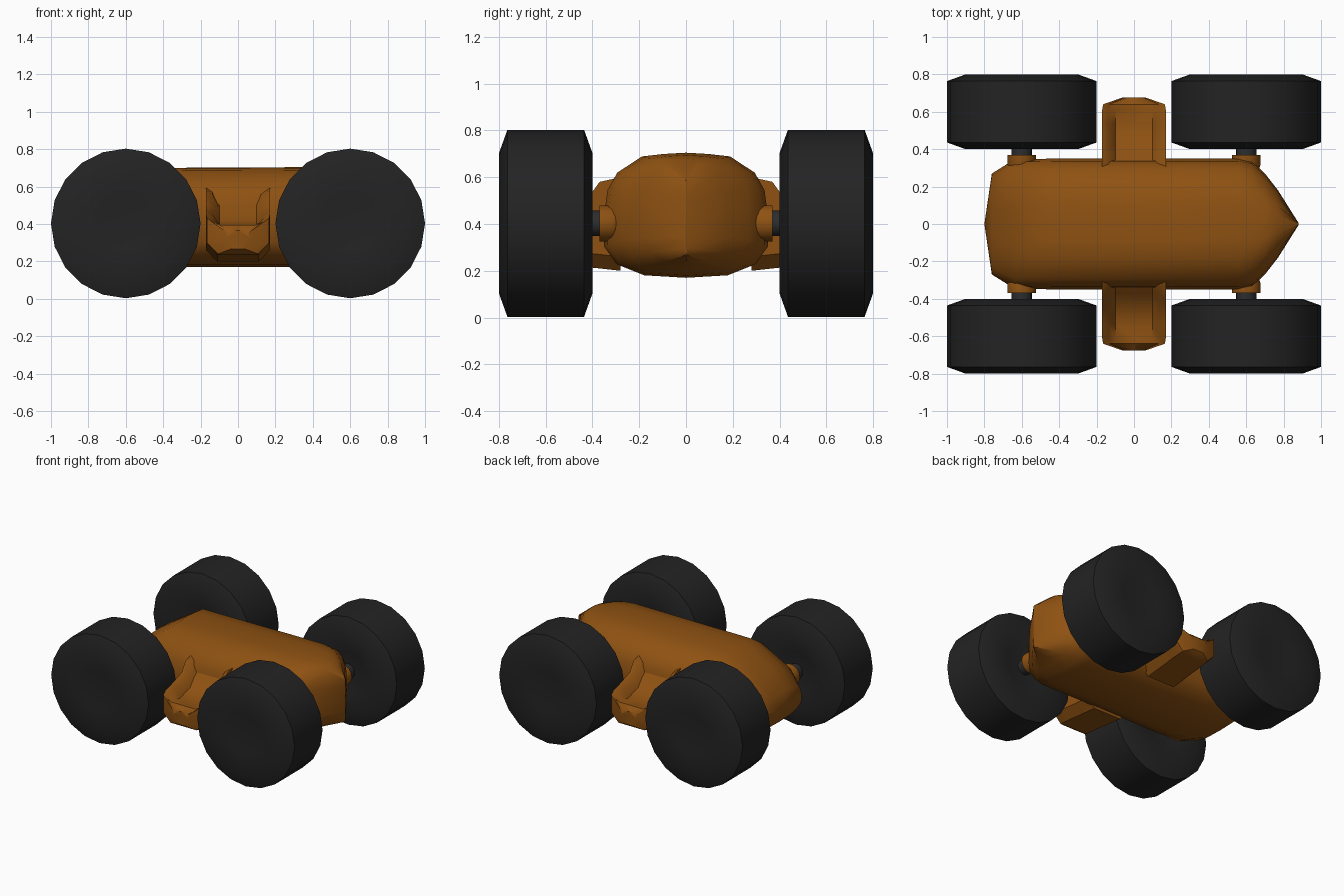
import bpy, bmesh, math

if "Cube" in bpy.data.objects:
    bpy.data.objects.remove(bpy.data.objects["Cube"])


def material(name, rgb):
    m = bpy.data.materials.new(name)
    m.diffuse_color = (*rgb, 1)
    m.use_nodes = True
    m.node_tree.nodes["Principled BSDF"].inputs["Base Color"].default_value = m.diffuse_color
    return m


ORANGE = material("burnt_orange", (0.27, 0.083, 0.006))
BLACK = material("rubber_black", (0.017, 0.017, 0.017))
GREY = material("axle_grey", (0.026, 0.026, 0.026))


def loft(name, rings, mat, angle):
    """Skin closed rings of equal length; a one-point ring closes to a tip."""
    bm = bmesh.new()
    rows = [[bm.verts.new(p) for p in ring] for ring in rings]
    for a, b in zip(rows, rows[1:]):
        n = max(len(a), len(b))
        for i in range(n):
            j = (i + 1) % n
            if len(a) == 1:
                bm.faces.new((a[0], b[j], b[i]))
            elif len(b) == 1:
                bm.faces.new((a[i], a[j], b[0]))
            else:
                bm.faces.new((a[i], a[j], b[j], b[i]))
    for row in (rows[0], rows[-1]):
        if len(row) > 2:
            bm.faces.new(row)
    bmesh.ops.recalc_face_normals(bm, faces=bm.faces)
    me = bpy.data.meshes.new(name)
    bm.to_mesh(me)
    bm.free()
    me.materials.append(mat)
    ob = bpy.data.objects.new(name, me)
    bpy.context.collection.objects.link(ob)
    bpy.context.view_layer.objects.active = ob
    ob.select_set(True)
    bpy.ops.object.shade_smooth_by_angle(angle=math.radians(angle))
    ob.select_set(False)
    return ob


def turned(name, profile, x, z, side, mat, sides=20):
    """Revolve (radius, y) pairs around an axle line along y."""
    rings = []
    for r, y in profile:
        if r == 0:
            rings.append([(x, side * y, z)])
        else:
            rings.append([(x + r * math.cos(math.tau * i / sides), side * y,
                           z + r * math.sin(math.tau * i / sides)) for i in range(sides)])
    return loft(name, rings, mat, 35)


# Hull: one half cross-section (width, height fraction), scaled along x
HALF = [(0, 1), (0.27, 0.99), (0.54, 0.97), (0.84, 0.84), (0.96, 0.70),
        (1, 0.50), (1, 0.25), (0.85, 0.11), (0.51, 0.02), (0, 0)]
SECTION = HALF + [(-w, h) for w, h in HALF[-2:0:-1]]


def hull_ring(x, width, low, high):
    return [(x, w * width, low + h * (high - low)) for w, h in SECTION]


stations = [(-0.76, 0.27, 0.23, 0.44), (-0.64, 0.345, 0.19, 0.56), (-0.42, 0.35, 0.17, 0.70),
            (0.56, 0.35, 0.17, 0.705), (0.63, 0.335, 0.18, 0.70), (0.70, 0.27, 0.21, 0.695),
            (0.77, 0.18, 0.23, 0.68), (0.88, 0.005, 0.26, 0.59)]
loft("hull", [[(-0.80, 0, 0.33)]] + [hull_ring(*s) for s in stations], ORANGE, 40)


# Side pods: scooped boxes with raised walls and a rounded lip
def pod_ring(y, w, low, wall, floor):
    half = [(0, floor), (0.58 * w, floor), (0.80 * w, wall - 0.02), (w, wall),
            (w, low + 0.06), (0.65 * w, low), (0, low)]
    pts = half + [(-x, z) for x, z in half[-2:0:-1]]
    return [(x, y, z) for x, z in pts]


for side, label in ((-1, "front"), (1, "back")):
    rows = [(0.28, 0.172, 0.20, 0.60, 0.55), (0.37, 0.172, 0.21, 0.58, 0.48),
            (0.42, 0.170, 0.215, 0.51, 0.42), (0.54, 0.170, 0.23, 0.47, 0.385),
            (0.61, 0.170, 0.235, 0.45, 0.395), (0.64, 0.165, 0.24, 0.43, 0.395),
            (0.675, 0.065, 0.265, 0.36, 0.365)]
    loft(label + "_pod", [pod_ring(side * r[0], *r[1:]) for r in rows], ORANGE, 40)

    # Wheels, axles and hubs at the corners on this side
    for x, end in ((-0.6, "left"), (0.6, "right")):
        tag = f"{label}_{end}_"
        turned(tag + "wheel", [(0, 0.44), (0.15, 0.425), (0.30, 0.40), (0.40, 0.436),
                               (0.40, 0.764), (0.30, 0.80), (0.15, 0.785), (0, 0.78)],
               x, 0.403, side, BLACK)
        turned(tag + "axle", [(0.055, 0.30), (0.055, 0.47)], x, 0.403, side, GREY, 16)
        turned(tag + "hub", [(0, 0.26), (0.04, 0.268), (0.067, 0.29), (0.077, 0.32),
                             (0.077, 0.37)], x, 0.403, side, ORANGE, 16)
